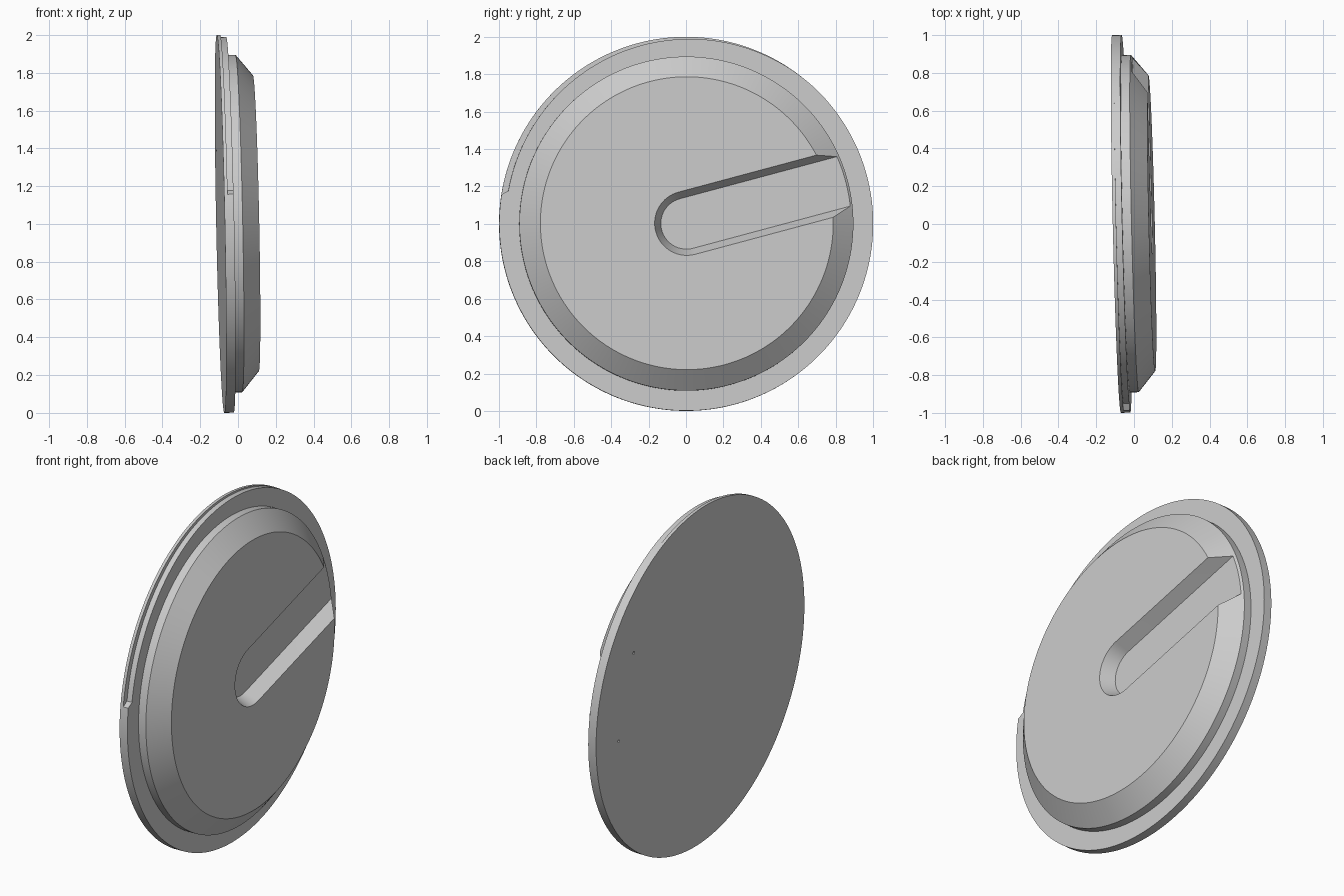
import bpy, bmesh
from math import sin, cos, pi, radians, hypot
from mathutils import Matrix, Vector

cube = bpy.data.objects.get("Cube")
if cube:
    bpy.data.objects.remove(cube, do_unlink=True)

SEG = 240

# Single plain material
grey = bpy.data.materials.new("light grey")
grey.use_nodes = True
colour = (0.6, 0.6, 0.6, 1)
grey.diffuse_color = colour
grey.node_tree.nodes["Principled BSDF"].inputs["Base Color"].default_value = colour


def loft(name, loops):
    """Closed solid through stacked loops of equal length."""
    bm = bmesh.new()
    rings = [[bm.verts.new(p) for p in loop] for loop in loops]
    n = len(rings[0])
    for a, b in zip(rings, rings[1:]):
        for i in range(n):
            j = (i + 1) % n
            bm.faces.new((a[i], a[j], b[j], b[i]))
    bm.faces.new(rings[0][::-1])
    bm.faces.new(rings[-1])
    bmesh.ops.remove_doubles(bm, verts=bm.verts, dist=1e-5)
    bmesh.ops.recalc_face_normals(bm, faces=bm.faces)
    mesh = bpy.data.meshes.new(name)
    bm.to_mesh(mesh)
    bm.free()
    mesh.materials.append(grey)
    obj = bpy.data.objects.new(name, mesh)
    bpy.context.collection.objects.link(obj)
    return obj


def circle(r, z, n=SEG, centre=(0, 0)):
    return [(centre[0] + r * cos(2 * pi * i / n),
             centre[1] + r * sin(2 * pi * i / n), z) for i in range(n)]


def rebated(z):
    """Rim outline with a shallow off-centre step around its upper side."""
    pts = []
    for i in range(SEG):
        a = 2 * pi * i / SEG
        r = 1.0
        if radians(20) < a < radians(171):
            r = min(1.0, 0.985 + 0.0185 * cos(a) + 0.003 * sin(a))
        pts.append((r * cos(a), r * sin(a), z))
    return pts


def slot_outline(r, z, angle=radians(15), length=1.2):
    """Round at the centre of the disc, open past its edge."""
    pts = [(length, -r), (length, r)]
    pts += [(r * cos(a), r * sin(a))
            for a in (pi / 2 + pi * k / 32 for k in range(33))]
    c, s = cos(angle), sin(angle)
    return [(x * c - y * s, x * s + y * c, z) for x, y in pts]


# Disc: rim, stepped edge, hub wall, sloped shoulder and flat face
disc = loft("disc", [
    circle(1, 0), circle(1, 0.018), rebated(0.018), rebated(0.05),
    circle(0.893, 0.05), circle(0.893, 0.097), circle(0.783, 0.187)])

# Tapered slot and two pin holes in the back
cutters = [loft("slot_cutter", [slot_outline(0.137, 0.107),
                                slot_outline(0.181, 0.207)])]
for centre in ((0.65, 0.39), (0.78, -0.08)):
    cutters.append(loft("pin_hole_cutter", [circle(0.008, -0.02, 12, centre),
                                            circle(0.008, 0.03, 12, centre)]))

bpy.context.view_layer.objects.active = disc
disc.select_set(True)
for cutter in cutters:
    cutter.hide_render = True
    mod = disc.modifiers.new("cut", 'BOOLEAN')
    mod.operation = 'DIFFERENCE'
    mod.solver = 'EXACT'
    mod.object = cutter
    bpy.ops.object.modifier_apply(modifier=mod.name)
    bpy.data.objects.remove(cutter, do_unlink=True)

# Stand the disc upright with its slight tilt
normal = Vector((1, 0.023, 0.02)).normalized()
side = Vector((-0.023, 1, 0)).normalized()
up = normal.cross(side)
frame = Matrix((side, up, normal)).transposed().to_4x4()
disc.data.transform(Matrix.Translation((-0.0925, 0, 1)) @ frame)

bpy.ops.object.shade_smooth_by_angle(angle=radians(30))
